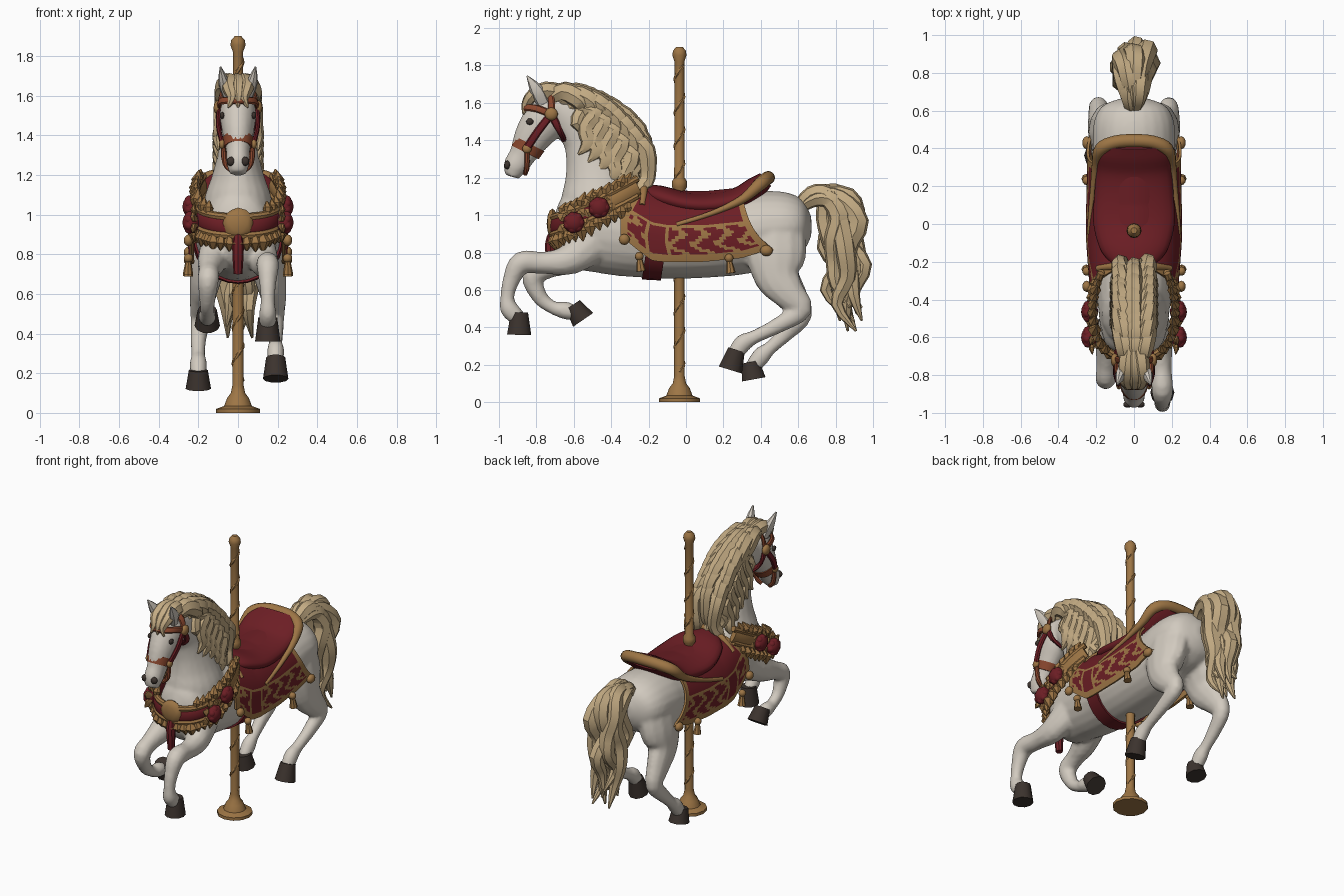
import bpy, bmesh, math, random
from mathutils import Vector, Matrix

random.seed(4)
if "Cube" in bpy.data.objects:
    bpy.data.objects.remove(bpy.data.objects["Cube"])


def material(name, *rgb):
    mat = bpy.data.materials.new(name)
    mat.use_nodes = True
    mat.diffuse_color = (*rgb, 1)
    mat.node_tree.nodes["Principled BSDF"].inputs["Base Color"].default_value = (*rgb, 1)
    return mat


WHITE = material("cream white", .64, .59, .52)
HAIR = material("pale straw", .55, .41, .23)
GOLD = material("old gold", .34, .18, .06)
RED = material("deep red", .15, .013, .018)
STRAP = material("russet leather", .26, .065, .028)
DARK = material("dark brown", .045, .033, .027)


def finish(name, bm, *mats, angle=40, modifiers=()):
    """Turn a bmesh into a shaded object, applying any modifiers given."""
    bmesh.ops.recalc_face_normals(bm, faces=bm.faces[:])
    mesh = bpy.data.meshes.new(name)
    bm.to_mesh(mesh)
    bm.free()
    ob = bpy.data.objects.new(name, mesh)
    bpy.context.collection.objects.link(ob)
    for mat in mats:
        mesh.materials.append(mat)
    bpy.ops.object.select_all(action='DESELECT')
    ob.select_set(True)
    bpy.context.view_layer.objects.active = ob
    for kind, settings in modifiers:
        mod = ob.modifiers.new(kind.title(), kind)
        for key, value in settings.items():
            setattr(mod, key, value)
        bpy.ops.object.modifier_apply(modifier=mod.name)
    bpy.ops.object.shade_smooth_by_angle(angle=math.radians(angle))


def spline(rows, n):
    """Smooth curve through rows of position and radii."""
    rows = [Vector(tuple(r) + (r[3],) if len(r) == 4 else tuple(r)) for r in rows]
    last, out = len(rows) - 1, []
    for i in range(last):
        a, b, c, d = (rows[max(0, min(last, i + k))] for k in (-1, 0, 1, 2))
        for s in range(n):
            t = s / n
            out.append((b * 2 + (c - a) * t + (a * 2 - b * 5 + c * 4 - d) * (t * t)
                        + (b * 3 - a - c * 3 + d) * (t ** 3)) * .5)
    return out + [rows[last]]


def loft(bm, rows, n=4, sides=12, ref=(1, 0, 0)):
    """Skin ellipses along a path; the last radius lies along ref."""
    pts, ref, rings = spline(rows, n), Vector(ref), []
    pos = [Vector(p[:3]) for p in pts]
    for i, p in enumerate(pts):
        t = (pos[min(i + 1, len(pos) - 1)] - pos[max(i - 1, 0)]).normalized()
        a = (ref - t * ref.dot(t)).normalized()
        b = t.cross(a)
        ring = []
        for k in range(sides):
            ang = math.tau * k / sides
            ring.append(bm.verts.new(pos[i] + a * (max(p[4], .003) * math.cos(ang))
                                     + b * (max(p[3], .003) * math.sin(ang))))
        rings.append(ring)
    for r, q in zip(rings, rings[1:]):
        for k in range(sides):
            j = (k + 1) % sides
            bm.faces.new((r[k], r[j], q[j], q[k]))
    bm.faces.new(rings[0])
    bm.faces.new(rings[-1])


def ball(bm, loc, size, sub=2):
    bmesh.ops.create_icosphere(bm, subdivisions=sub, radius=1, matrix=Matrix.LocRotScale(
        Vector(loc), None, Vector(size)))


def flip(rows, s=-1):
    return [(r[0] * s, *r[1:]) for r in rows]


def both(rows):
    """Extend a half path that starts on the centre line to both sides."""
    return flip(rows[:0:-1]) + list(rows)


# Body sections along y: y, centre height, half width, half height
BODY = [(-.7, .93, .05, .08), (-.66, .93, .13, .17), (-.58, .93, .17, .22), (-.45, .93, .19, .24),
        (-.3, .91, .205, .24), (-.1, .88, .22, .22), (.1, .88, .22, .215), (.3, .9, .215, .215),
        (.42, .93, .22, .2), (.55, .94, .21, .18), (.63, .94, .16, .13), (.67, .94, .05, .05)]


def body_at(y):
    for a, b in zip(BODY, BODY[1:]):
        if y <= b[0]:
            t = (y - a[0]) / (b[0] - a[0])
            return [p + (q - p) * t for p, q in zip(a[1:], b[1:])]


# Horse: overlapping lofts fused into one smooth skin
bm = bmesh.new()
loft(bm, [(0, y, z, h, w) for y, z, w, h in BODY], sides=24)
loft(bm, [(0, -.46, .92, .21, .185), (0, -.47, 1.08, .2, .17), (0, -.48, 1.2, .17, .13), (0, -.505, 1.32, .14, .1),
          (0, -.54, 1.42, .125, .086), (0, -.62, 1.52, .11, .078), (0, -.71, 1.57, .08, .07)], sides=20)
loft(bm, [(0, -.7, 1.59, .085, .075), (0, -.755, 1.51, .115, .092), (0, -.82, 1.42, .1, .08),
          (0, -.875, 1.32, .072, .06), (0, -.912, 1.26, .066, .058), (0, -.93, 1.205, .04, .042)], sides=18)
loft(bm, [(.09, -.48, .88, .13, .09), (.13, -.62, .765, .085, .075), (.145, -.76, .745, .06, .055),
          (.15, -.88, .745, .062, .058), (.15, -.935, .65, .046, .043), (.15, -.955, .56, .038, .036),
          (.15, -.945, .5, .05, .045), (.15, -.9, .45, .045, .042)])
loft(bm, [(-.09, -.48, .88, .13, .09), (-.13, -.63, .77, .085, .075), (-.145, -.74, .72, .06, .055),
          (-.15, -.82, .67, .058, .054), (-.155, -.78, .56, .042, .04), (-.155, -.71, .505, .036, .036),
          (-.155, -.645, .49, .048, .045), (-.155, -.59, .475, .04, .04)])
THIGH = [(.1, .47, .94, .17, .11), (.14, .48, .79, .165, .1), (.165, .49, .67, .125, .08)]
loft(bm, THIGH + [(.18, .55, .58, .09, .064), (.185, .615, .495, .06, .05), (.19, .5, .415, .044, .04),
                  (.19, .37, .35, .037, .035), (.19, .305, .315, .049, .044), (.19, .26, .255, .042, .04)])
loft(bm, flip(THIGH) + [(-.18, .56, .57, .09, .064), (-.19, .615, .465, .06, .05), (-.2, .53, .365, .044, .04),
                        (-.2, .45, .29, .037, .035), (-.2, .405, .25, .049, .044), (-.2, .355, .185, .042, .04)])
finish("horse_body", bm, WHITE, angle=60, modifiers=[
    ('REMESH', dict(mode='VOXEL', voxel_size=.013)), ('SMOOTH', dict(factor=.5, iterations=3))])

# Hooves
HOOVES = {"front_left": ((.15, -.89, .48), (.15, -.892, .36)), "front_right": ((-.155, -.605, .52), (-.155, -.55, .44)),
          "hind_left": ((.19, .27, .28), (.19, .237, .172)), "hind_right": ((-.2, .345, .215), (-.2, .362, .122))}
for name, (top, foot) in HOOVES.items():
    bm = bmesh.new()
    loft(bm, [(*top, .048), (*foot, .068, .064)], n=1, sides=10)
    finish(name + "_hoof", bm, DARK)

# Ears, eyes and nostrils
ears, eyes = bmesh.new(), bmesh.new()
for s in (1, -1):
    loft(ears, flip([(.05, -.765, 1.6, .034, .028), (.072, -.8, 1.67, .036, .028), (.088, -.85, 1.745, .004)], s), 3, 8)
    ball(eyes, (s * .08, -.835, 1.5), (.012, .02, .018))
    ball(eyes, (s * .034, -.955, 1.268), (.024, .018, .024))
finish("ears", ears, WHITE)
finish("eyes_and_nostrils", eyes, DARK)

# Mane: locks curl up off the crest and fall back, with shorter locks on the neck sides
bm = bmesh.new()
STEPS = 8
for i in range(STEPS):
    t = i / (STEPS - 1)
    y, z, lift = -.72 + .36 * t, 1.63 - .08 * t - .22 * t * t, .03 + .085 * t
    for s in (-1, 0, 1):
        w, j = random.uniform(.9, 1.1) * (1.1 - .25 * t), random.uniform(-.02, .02)
        drop = abs(s) * .05 * t
        loft(bm, [(s * .03, y, z - drop, .04), (s * .05, y + .07 * w, z + lift - drop, .055),
                  (s * .08, y + .16 * w, z + lift - .05 - drop, .055, .042),
                  (s * .06, y + .17 * w, z - .06 - drop + j, .045, .038),
                  (s * .085, y + .14 * w, z - .14 - drop, .04, .032), (s * .07 + j, y + .21 * w, z - .2 - drop, .006)], 3, 7)
        if s and t > .4:
            loft(bm, [(s * .06, y, z + .02, .04), (s * .09, y + .08 * w, z - .01, .05, .035),
                      (s * .095, y + .03 * w, z - .1 + j, .045, .03), (s * .105, y + .04 * w, z - .17, .04, .026),
                      (s * .1, y - .01, z - .23, .006)], 3, 7)
for s in (-1, 0, 1):
    loft(bm, [(s * .02, -.66, 1.65, .05), (s * .035, -.75, 1.665, .05), (s * .045, -.82, 1.64, .036),
              (s * .03, -.855, 1.59, .026), (s * .05, -.87, 1.54, .005)], 3, 7)
finish("mane", bm, HAIR, angle=35)

# Tail: a bundle of waving locks that curl away at different heights
bm = bmesh.new()
PATH = [(.6, 1.04), (.69, 1.095), (.8, 1.075), (.845, .95), (.825, .81), (.865, .68), (.835, .54), (.89, .4)]
for k in range(10):
    ang, reach = k * math.tau / 8, 1 if k < 8 else .3
    rows = []
    for i, (y, z) in enumerate(PATH):
        grow = min(1, i / 3)
        spread = reach * grow * (1 - .04 * i)
        wave = .03 * math.sin(i * 1.9 + k * 2) * grow
        rows.append((.085 * spread * math.cos(ang) + wave * .5, y + .075 * spread * math.sin(ang) + wave,
                     z + .035 * (k % 4) * i / 7 - .02 * (k % 4 == 0) * i / 7, .058 * math.sin(.5 + i * .36) ** .7 if i < 7 else .006))
    loft(bm, rows, 3, 7)
finish("tail", bm, HAIR, angle=35)

# Saddle blanket draped over the back; gold borders and scrolls chosen by face position
bm = bmesh.new()
NU, NV = 40, 72
grid = []
for j in range(NV + 1):
    f = 2 * j / NV - 1
    k = abs(f)
    y0, y1 = -.2 - .15 * min(1, k * 1.3), .3 + .17 * k ** 3
    row = []
    for i in range(NU + 1):
        y = y0 + (y1 - y0) * i / NU
        zc, w, h = body_at(y)
        ang = k * math.radians(122 - 25 * max(0, (-y - .18) / .16))
        side = math.sin(ang) ** (.35 if ang > math.pi / 2 else 1)
        row.append(bm.verts.new((math.copysign((w + .026) * side, f), y, zc + (h + .026) * math.cos(ang))))
    grid.append(row)
for j in range(NV):
    k = abs(2 * (j + .5) / NV - 1)
    for i in range(NU):
        face = bm.faces.new((grid[j][i], grid[j][i + 1], grid[j + 1][i + 1], grid[j + 1][i]))
        border = i < 2 or i >= NU - 2 or k > .93
        seam = .6 < k < .64 or (k > .6 and i in (7, 13))
        scroll = k > .63 and not 7 < i < 13 and math.sin(i * .9 + 2 * math.sin(j * .8)) > .4
        face.material_index = int(border or seam or scroll)
finish("saddle_blanket", bm, RED, GOLD, modifiers=[('SOLIDIFY', dict(thickness=.014, offset=0))])

# Seat, its rolled gold rim and the belly girth
bm = bmesh.new()
loft(bm, [(0, -.24, 1.13, .035, .08), (0, -.15, 1.1, .06, .17), (0, 0, 1.06, .065, .215), (0, .15, 1.055, .07, .21),
          (0, .28, 1.085, .065, .2), (0, .37, 1.145, .06, .2), (0, .425, 1.19, .045, .17)], sides=24)
finish("seat", bm, RED, angle=60)
bm = bmesh.new()
loft(bm, both([(0, .44, 1.2, .036), (.1, .432, 1.195, .036), (.175, .395, 1.165, .036), (.2, .31, 1.09, .024),
               (.215, .2, 1.035, .016), (.228, .08, .99, .013), (.238, -.05, .95, .012)]), ref=(0, 0, 1))
loft(bm, both([(0, -.235, 1.165, .022), (.1, -.225, 1.14, .02), (.19, -.235, 1.05, .018)]), ref=(0, 1, 0))
finish("saddle_rim", bm, GOLD)
bm = bmesh.new()
loft(bm, [(0, y, body_at(y)[0], body_at(y)[2] + .012, body_at(y)[1] + .012) for y in (-.2, -.15, -.1)], 1, 28)
finish("girth", bm, RED)

# Tassels and corner knobs below the saddle
bm = bmesh.new()
for s in (1, -1):
    for y, z in ((-.25, .78), (.23, .77)):
        ball(bm, (s * .25, y, z), (.024, .024, .024))
        loft(bm, [(s * .25, y, z, .012), (s * .252, y + .01, z - .08, .026)], 1, 8)
    ball(bm, (s * .25, .43, .81), (.024, .035, .03))
    ball(bm, (s * .25, -.33, .87), (.024, .03, .03))
finish("saddle_tassels", bm, GOLD)

# Breast collar: red in front, gold behind, with trim, leaves, roses and pendant
COLLAR = [(0, -.715, .94), (.12, -.685, .95), (.195, -.6, .98), (.218, -.47, 1.04), (.205, -.35, 1.1), (.175, -.26, 1.15)]
band, trim, roses = bmesh.new(), bmesh.new(), bmesh.new()
loft(band, [(*p, .02, .045) for p in both(COLLAR[:4])], ref=(0, 0, 1))
for s in (1, -1):
    loft(trim, flip([(*p, .02, .045) for p in COLLAR[3:]], s), ref=(0, 0, 1))
for dz in (-.046, .046):
    loft(trim, [(x, y, z + dz, .02, .02) for x, y, z in both(COLLAR)], sides=8, ref=(0, 0, 1))
for x, y, z, *_ in spline([(*p, .01) for p in both(COLLAR)], 3)[2:-2]:
    size = random.uniform(.8, 1.2)
    loft(trim, [(x, y, z - .045, .015), (x * 1.05, y, z - .085, .034 * size), (x * 1.06, y + .01, z - .06 - .07 * size, .004)], 1, 6)
    if abs(x) > .15:
        loft(trim, [(x, y, z + .04, .015), (x, y, z + .075, .03 * size), (x * .96, y + .02, z + .06 + .06 * size, .004)], 1, 6)
ball(trim, (0, -.715, .955), (.08, .03, .08))
for s in (1, -1):
    for y, z in ((-.6, .96), (-.465, 1.04)):
        ball(roses, (s * .235, y, z), (.045, .055, .055), 3)
        for k in range(7):
            a = k * math.tau / 7
            dy, dz = math.cos(a), math.sin(a)
            ball(roses, (s * .245, y + .034 * dy, z + .034 * dz), (.024, .024, .024))
            loft(trim, [(s * .215, y + .03 * dy, z + .03 * dz, .015), (s * .225, y + .07 * dy, z + .07 * dz, .028, .014),
                        (s * .22, y + .1 * dy, z + .1 * dz, .003)], 1, 6)
finish("breast_collar", band, RED)
finish("collar_trim", trim, GOLD)
finish("roses", roses, RED)
bm = bmesh.new()
loft(bm, [(0, -.715, .9, .02), (0, -.725, .84, .03), (0, -.72, .7, .022)], 2, 8)
finish("chest_tassel", bm, RED)

# Bridle: russet head straps, red cheek straps, gold studs
straps, cheeks, studs = bmesh.new(), bmesh.new(), bmesh.new()
loft(straps, [(0, -.836, 1.382, .09, .078), (0, -.86, 1.335, .082, .071)], 1, 18)
HUB = (.094, -.72, 1.54, .012, .02)
for s in (1, -1):
    for rows in ([HUB, (.078, -.72, 1.61, .012, .02), (.03, -.73, 1.66, .012, .02)],
                 [HUB, (.088, -.8, 1.57, .012, .02), (.047, -.855, 1.575, .012, .02), (0, -.864, 1.575, .012, .02)],
                 [(.075, -.85, 1.35, .012), (.065, -.85, 1.26, .015), (.03, -.86, 1.22, .012)]):
        loft(straps, flip(rows, s), 3, 8, ref=(0, .6, .8))
    for rows in ([HUB, (.1, -.79, 1.45, .012, .021), (.08, -.85, 1.36, .012, .021)],
                 [HUB, (.09, -.68, 1.46, .012, .02), (.04, -.655, 1.41, .012, .02), (0, -.65, 1.395, .012, .02)]):
        loft(cheeks, flip(rows, s), 3, 8, ref=(0, .8, -.6))
    ball(studs, (s * .102, -.72, 1.54), (.022, .036, .036))
    ball(studs, (s * .08, -.85, 1.355), (.016, .026, .026))
finish("bridle", straps, STRAP)
finish("cheek_straps", cheeks, RED)
finish("bridle_studs", studs, GOLD)

# Pole with spiral rib, foot, collar and finial
bm = bmesh.new()
PROFILE = [(0, .11), (.02, .11), (.035, .07), (.075, .055), (.1, .036), (.14, .028), (1.13, .028), (1.15, .04),
           (1.18, .04), (1.2, .028), (1.82, .026), (1.855, .038), (1.88, .034), (1.9, .016)]
loft(bm, [(0, -.035, z, r) for z, r in PROFILE], 1, 12)
TURN = 96
loft(bm, [(.022 * math.cos(i * .6), -.035 + .022 * math.sin(i * .6), .16 + 1.64 * i / TURN, .011)
          for i in range(TURN + 1)], 1, 6)
finish("pole", bm, GOLD, angle=35)
